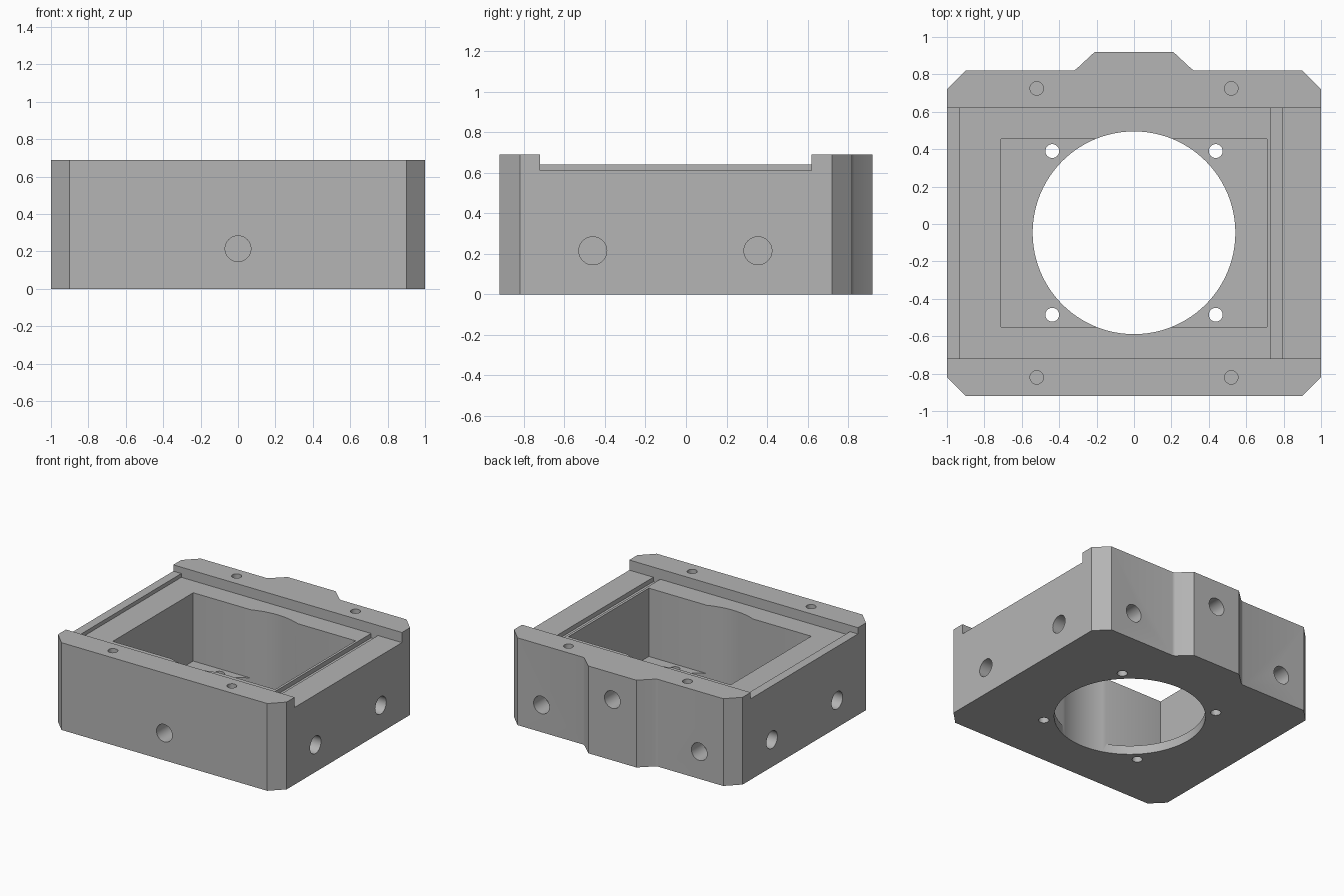
import bpy, bmesh, math
from mathutils import Matrix, Vector

old = bpy.data.objects.get("Cube")
if old:
    bpy.data.objects.remove(old, do_unlink=True)

HEIGHT = 0.69
LEDGE = 0.61

metal = bpy.data.materials.new("machined_grey")
metal.use_nodes = True
grey = (0.46, 0.46, 0.46, 1)
metal.diffuse_color = grey
metal.node_tree.nodes["Principled BSDF"].inputs["Base Color"].default_value = grey


def add_object(name, bm):
    bmesh.ops.recalc_face_normals(bm, faces=bm.faces[:])
    mesh = bpy.data.meshes.new(name)
    bm.to_mesh(mesh)
    bm.free()
    mesh.materials.append(metal)
    obj = bpy.data.objects.new(name, mesh)
    bpy.context.collection.objects.link(obj)
    return obj


def cut(cutter):
    """Subtract a helper solid from the housing, then discard it."""
    cutter.hide_render = True
    mod = housing.modifiers.new(cutter.name, 'BOOLEAN')
    mod.operation = 'DIFFERENCE'
    mod.solver = 'EXACT'
    mod.object = cutter
    bpy.context.view_layer.objects.active = housing
    bpy.ops.object.modifier_apply(modifier=mod.name)
    bpy.data.objects.remove(cutter, do_unlink=True)


def cut_box(name, low, high):
    low, high = Vector(low), Vector(high)
    bm = bmesh.new()
    bmesh.ops.create_cube(bm, size=1)
    bmesh.ops.scale(bm, vec=high - low, verts=bm.verts)
    bmesh.ops.translate(bm, vec=(low + high) / 2, verts=bm.verts)
    cut(add_object(name, bm))


def drill(name, center, direction, radius, depth, sides=32):
    """Cylinder reaching depth to both sides of a point on the surface."""
    bm = bmesh.new()
    turn = Vector(direction).to_track_quat('Z', 'Y').to_matrix().to_4x4()
    bmesh.ops.create_cone(bm, cap_ends=True, segments=sides, radius1=radius,
                          radius2=radius, depth=2 * depth,
                          matrix=Matrix.Translation(center) @ turn)
    cut(add_object(name, bm))


# Housing outline: chamfered corners and a rear boss with small fillets
half = [(0.9, -0.92), (1, -0.82), (1, 0.72), (0.9, 0.82), (0.33, 0.82),
        (0.319, 0.822), (0.309, 0.828), (0.21, 0.92)]
outline = half + [(-x, y) for x, y in reversed(half)]
bm = bmesh.new()
base = bm.faces.new([bm.verts.new((x, y, 0)) for x, y in outline])
walls = bmesh.ops.extrude_face_region(bm, geom=[base])
top = [v for v in walls["geom"] if isinstance(v, bmesh.types.BMVert)]
bmesh.ops.translate(bm, vec=(0, 0, HEIGHT), verts=top)
housing = add_object("housing", bm)

# Recess between the front and rear strips, with a low lip on one side
cut_box("lip_recess", (-1.1, -0.72, 0.64), (1.1, 0.62, 1))
cut_box("ledge_recess", (-0.93, -0.72, LEDGE), (1.1, 0.62, 1))
cut_box("ledge_groove", (0.73, -0.72, 0.575), (0.79, 0.62, 1))

# Pocket and round main bore
cut_box("pocket", (-0.71, -0.55, 0.07), (0.71, 0.455, 1))
drill("main_bore", (0, -0.047, 0), (0, 0, 1), 0.542, 1.2, 96)

# Floor holes and blind holes in the strips
for side in (-1, 1):
    for y in (0.39, -0.485):
        drill("floor_hole", (side * 0.437, y, 0), (0, 0, 1), 0.037, 0.3)
    for y in (0.725, -0.82):
        drill("strip_hole", (side * 0.52, y, HEIGHT), (0, 0, 1), 0.036, 0.2)

# Blind holes in the side, rear and front walls
for side in (-1, 1):
    for y in (-0.46, 0.355):
        drill("side_hole", (side, y, 0.215), (1, 0, 0), 0.069, 0.2)
    drill("rear_hole", (side * 0.69, 0.82, 0.215), (0, 1, 0), 0.069, 0.15)
drill("boss_hole", (0, 0.92, 0.48), (0, 1, 0), 0.069, 0.2)
drill("front_hole", (0, -0.92, 0.215), (0, 1, 0), 0.069, 0.2)

# Smooth bores, crisp machined edges
bpy.ops.object.select_all(action='DESELECT')
housing.select_set(True)
bpy.context.view_layer.objects.active = housing
bpy.ops.object.shade_smooth_by_angle(angle=math.radians(25))
